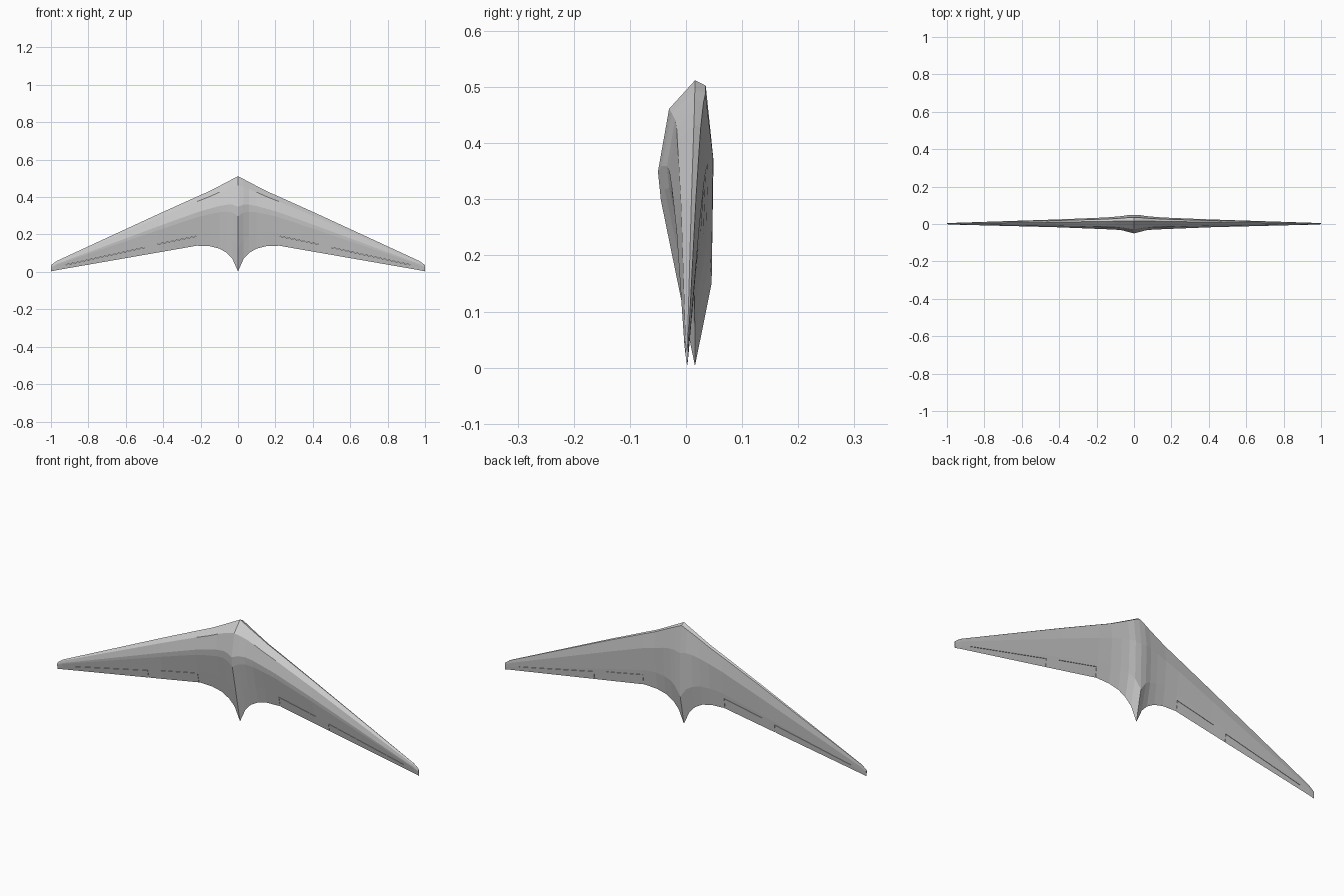
import bpy, bmesh, math

if "Cube" in bpy.data.objects:
    bpy.data.objects.remove(bpy.data.objects["Cube"])

# Half-span stations: x, leading z, trailing z, chord-line y, front bulge, back bulge, rear fullness
STATIONS = [
    (0.00, 0.512, 0.003, 0.016, 0.066, 0.033, 0.90),
    (0.03, 0.496, 0.070, 0.016, 0.059, 0.032, 0.85),
    (0.06, 0.480, 0.102, 0.015, 0.049, 0.028, 0.75),
    (0.10, 0.459, 0.125, 0.015, 0.045, 0.024, 0.65),
    (0.15, 0.433, 0.137, 0.014, 0.042, 0.021, 0.55),
    (0.22, 0.402, 0.140, 0.013, 0.038, 0.019, 0.50),
    (0.42, 0.312, 0.105, 0.010, 0.027, 0.014, 0.50),
    (0.97, 0.058, 0.009, 0.003, 0.006, 0.003, 0.50),
    (1.00, 0.036, 0.003, 0.002, 0.003, 0.002, 0.50),
]
# Chord fraction and bulge weight, front side from nose to tail
FRONT = [(0.0, 0.0), (0.10, 0.70), (0.32, 1.0), (0.42, 0.92), (0.75, 0.40), (1.0, 0.0)]


def section(x, z_lead, z_trail, y, front, back, rear):
    chord = z_trail - z_lead
    ring = [(x, y - front * w, z_lead + chord * t) for t, w in FRONT]
    for t, w in [(0.71, rear), (0.28, 1.0), (0.018, 0.58)]:
        ring.append((x, y + back * w, z_lead + chord * t))
    return ring


def finish(name, bm):
    bmesh.ops.recalc_face_normals(bm, faces=bm.faces[:])
    mesh = bpy.data.meshes.new(name)
    bm.to_mesh(mesh)
    bm.free()
    obj = bpy.data.objects.new(name, mesh)
    bpy.context.collection.objects.link(obj)
    return obj


# Flying wing: one faceted loft from tip to tip
bm = bmesh.new()
mirrored = [(-s[0],) + s[1:] for s in reversed(STATIONS[1:])]
rings = [[bm.verts.new(p) for p in section(*s)] for s in mirrored + STATIONS]
for a, b in zip(rings, rings[1:]):
    for i in range(len(a)):
        j = (i + 1) % len(a)
        bm.faces.new((a[i], a[j], b[j], b[i]))
bm.faces.new(rings[0])
bm.faces.new(rings[-1])
wing = finish("flying_wing", bm)


# Thin hinge gaps of the control surfaces
def gap_cutter(x1, z1, x2, z2):
    bpy.ops.mesh.primitive_cube_add(size=1, location=((x1 + x2) / 2, 0, (z1 + z2) / 2))
    cutter = bpy.context.object
    cutter.name = "hinge_gap_cutter"
    cutter.scale = (math.hypot(x2 - x1, z2 - z1), 0.3, 0.0015)
    cutter.rotation_euler.y = -math.atan2(z2 - z1, x2 - x1)
    cutter.hide_render = True
    mod = wing.modifiers.new("hinge_gap", 'BOOLEAN')
    mod.operation = 'DIFFERENCE'
    mod.solver = 'EXACT'
    mod.object = cutter
    return cutter


cutters = []
for side in (-1, 1):
    for x1, z1, x2, z2 in [(0.225, 0.19, 0.43, 0.148), (0.225, 0.12, 0.2251, 0.19),
                           (0.50, 0.13, 0.92, 0.038), (0.50, 0.08, 0.5001, 0.13)]:
        cutters.append(gap_cutter(side * x1, z1, side * x2, z2))

# Bake the gaps and drop the cutters
depsgraph = bpy.context.evaluated_depsgraph_get()
baked = bpy.data.meshes.new_from_object(wing.evaluated_get(depsgraph))
wing.modifiers.clear()
wing.data = baked
for cutter in cutters:
    bpy.data.objects.remove(cutter)
